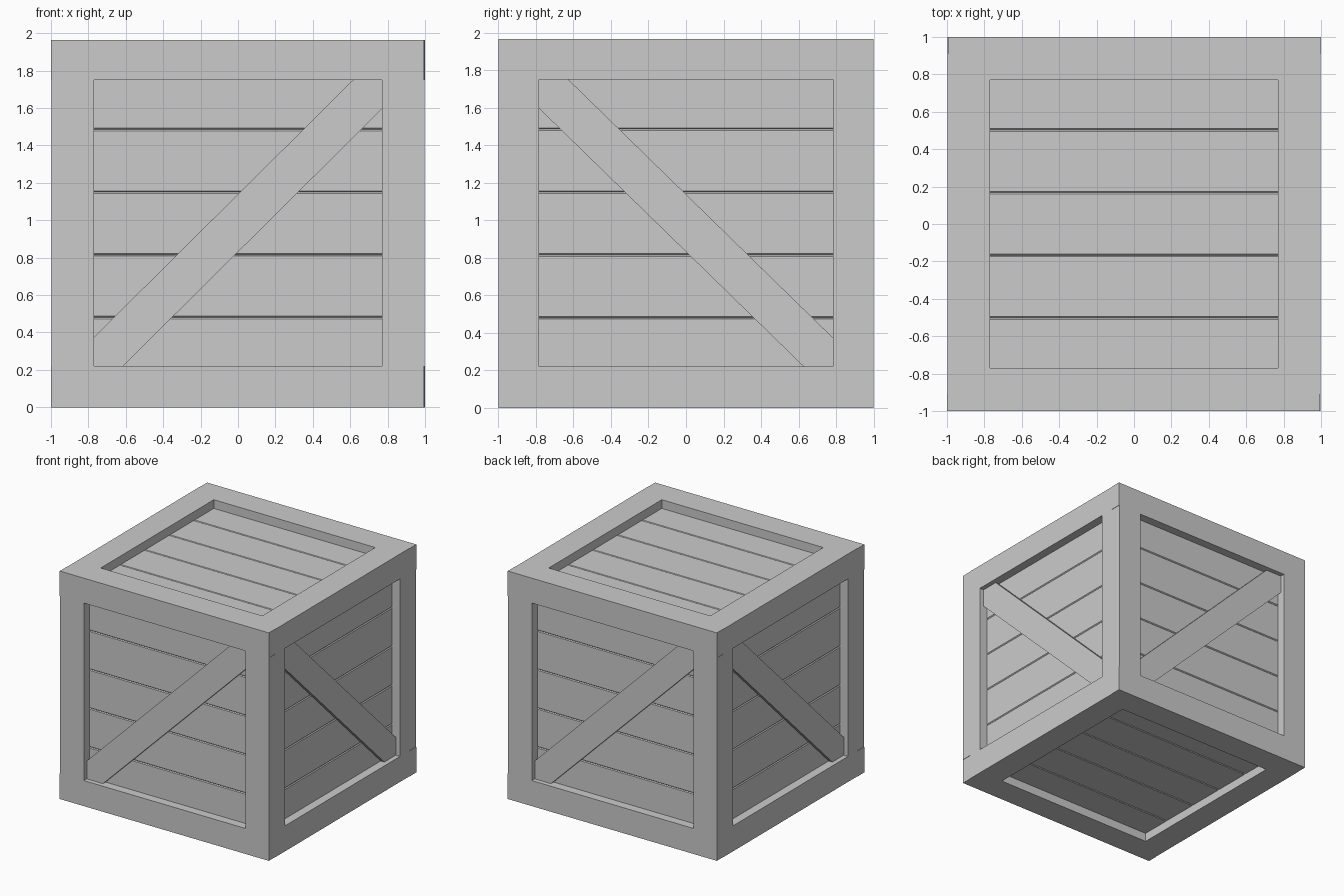
import bpy, bmesh
from math import pi
from mathutils import Matrix, Vector

if "Cube" in bpy.data.objects:
    bpy.data.objects.remove(bpy.data.objects["Cube"])

H = 1.965             # crate height
MID = H / 2
T = 0.09              # frame board thickness
RECESS = 0.075        # depth of the plank panels
LIP = 0.003           # tiny stagger of the long rails


def add_box(bm, u0, u1, v0, v1, w0, w1):
    size = Vector((u1 - u0, v1 - v0, w1 - w0, 1))
    mid = Vector(((u0 + u1) / 2, (v0 + v1) / 2, (w0 + w1) / 2))
    bmesh.ops.create_cube(bm, size=1, matrix=Matrix.Translation(mid) @ Matrix.Diagonal(size))


def finish(bm, name, mat):
    bmesh.ops.transform(bm, matrix=mat, verts=bm.verts)
    bmesh.ops.recalc_face_normals(bm, faces=bm.faces)
    mesh = bpy.data.meshes.new(name)
    bm.to_mesh(mesh)
    bm.free()
    obj = bpy.data.objects.new(name, mesh)
    bpy.context.collection.objects.link(obj)
    return obj


# Each face is drawn in local u (right), v (up), w (outward, 0 = outer surface)
def frame(name, mat, rail, stile, open_u, open_v0, open_v1, v_end):
    bm = bmesh.new()
    add_box(bm, rail[0], rail[1], -v_end, open_v0, -T, 0)
    add_box(bm, rail[0], rail[1], open_v1, v_end, -T, 0)
    for s in (-1, 1):
        a, b = sorted((s * stile, s * open_u))
        add_box(bm, a, b, open_v0, open_v1, -T, 0)
    finish(bm, name + "_frame", mat)


def planks(name, mat):
    bm = bmesh.new()
    pitch = 0.335
    for i in range(5):
        v = (i - 2.5) * pitch
        add_box(bm, -0.88, 0.88, v, v + pitch, -RECESS - 0.04, -RECESS)
    obj = finish(bm, name + "_planks", mat)
    bev = obj.modifiers.new("plank_grooves", 'BEVEL')
    bev.width = 0.007
    bev.segments = 1


def brace(name, mat, u, v0, v1, side):
    c = 0.155         # length of the trimmed corners
    pts = [(-u, v0), (-u + c, v0), (u, v1 - c), (u, v1), (u - c, v1), (-u, v0 + c)]
    bm = bmesh.new()
    face = bm.faces.new([bm.verts.new((side * p, q, -0.04)) for p, q in pts])
    ext = bmesh.ops.extrude_face_region(bm, geom=[face])
    low = [g for g in ext["geom"] if isinstance(g, bmesh.types.BMVert)]
    bmesh.ops.translate(bm, verts=low, vec=(0, 0, -0.04))
    finish(bm, name + "_brace", mat)


def wall(angle, dist):
    return (Matrix.Translation((0, 0, MID)) @ Matrix.Rotation(angle, 4, 'Z')
            @ Matrix.Rotation(pi / 2, 4, 'X') @ Matrix.Translation((0, 0, dist)))


V0, V1 = 0.22 - MID, 1.75 - MID

# Front and back: full-width rails, posts, rising brace
for name, ang in (("front", 0), ("back", pi)):
    m = wall(ang, 1)
    frame(name, m, (-1, 1 - 2 * LIP), 1 - LIP, 0.77, V0, V1, MID)
    planks(name, m)
    brace(name, m, 0.77, V0, V1, 1)

# Right and left: boards fitted between front and back, falling brace
for name, ang in (("right", pi / 2), ("left", -pi / 2)):
    m = wall(ang, 1 - LIP)
    frame(name, m, (-1 + T, 1 - T), 1 - T, 0.782, V0, V1, MID)
    planks(name, m)
    brace(name, m, 0.782, V0, V1, -1)

# Lid and base: inner border boards and planks
for name, ang in (("lid", 0), ("base", pi)):
    m = (Matrix.Translation((0, 0, MID)) @ Matrix.Rotation(ang, 4, 'X')
         @ Matrix.Translation((0, 0, MID)))
    frame(name, m, (-0.907, 0.907), 0.907, 0.77, -0.77, 0.77, 1 - T)
    planks(name, m)
